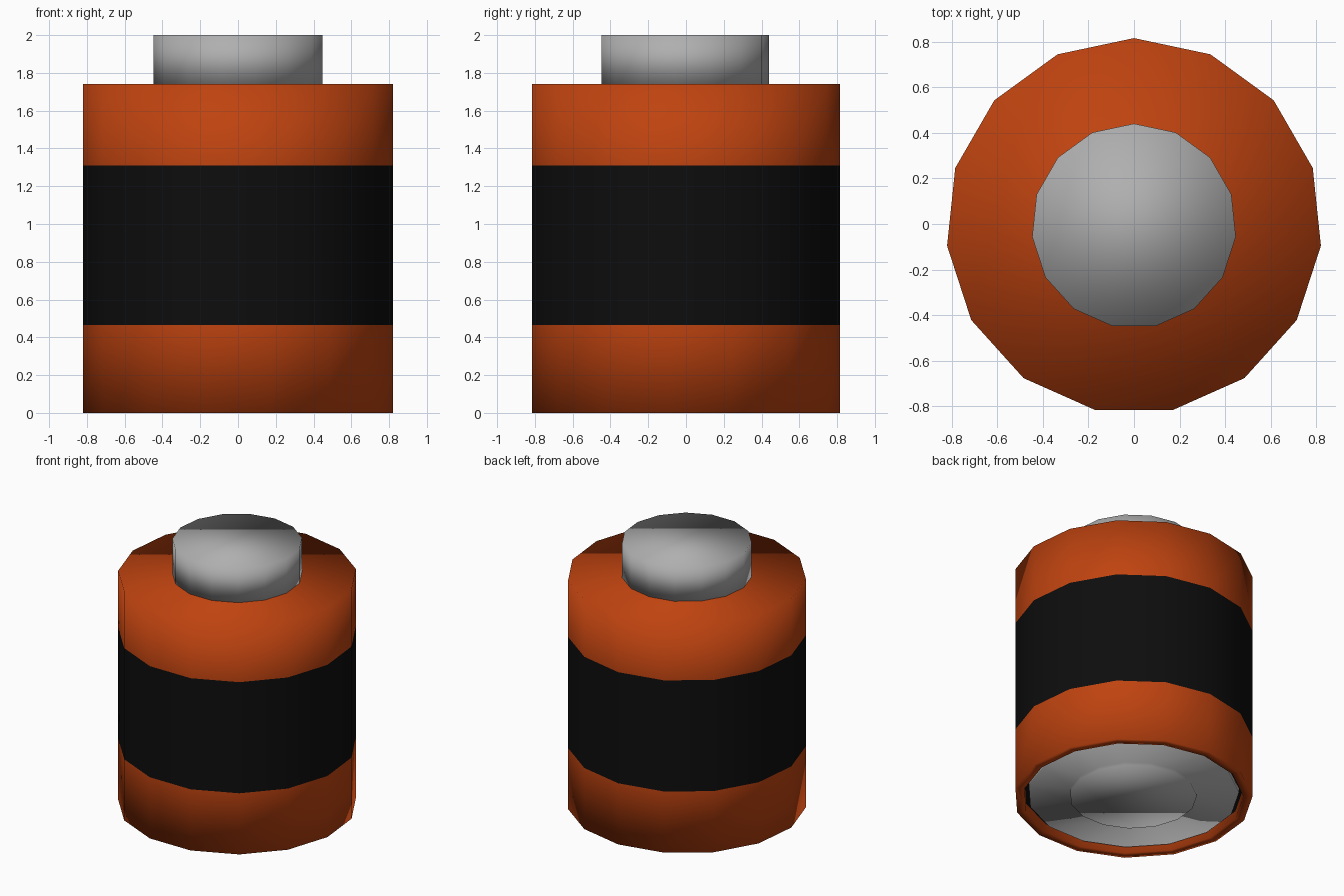
import bpy
import math

old = bpy.data.objects.get("Cube")
if old:
    bpy.data.objects.remove(old, do_unlink=True)

SIDES = 15
CENTRE_Y = -0.009


def make_material(name, rgb):
    mat = bpy.data.materials.new(name)
    mat.use_nodes = True
    colour = (*rgb, 1.0)
    mat.diffuse_color = colour
    shader = next(n for n in mat.node_tree.nodes if n.type == "BSDF_PRINCIPLED")
    shader.inputs["Base Color"].default_value = colour
    return mat


orange = make_material("burnt orange", (0.52, 0.056, 0.005))
black = make_material("black", (0.004, 0.004, 0.004))
grey = make_material("metal grey", (0.43, 0.43, 0.43))


def lathe(name, profile, materials):
    """Turn a (radius, height) profile into a closed, smooth 15-sided solid."""
    verts, faces = [], []
    for radius, z in profile:
        for i in range(SIDES):
            a = math.pi / 2 + math.tau * i / SIDES
            verts.append((radius * math.cos(a), radius * math.sin(a) + CENTRE_Y, z))
    for ring in range(len(profile) - 1):
        low, high = ring * SIDES, (ring + 1) * SIDES
        for i in range(SIDES):
            j = (i + 1) % SIDES
            faces.append((low + i, low + j, high + j, high + i))
    faces.append(tuple(reversed(range(SIDES))))
    faces.append(tuple(range(len(verts) - SIDES, len(verts))))
    mesh = bpy.data.meshes.new(name)
    mesh.from_pydata(verts, [], faces)
    for mat in materials:
        mesh.materials.append(mat)
    mesh.shade_smooth()
    obj = bpy.data.objects.new(name, mesh)
    bpy.context.collection.objects.link(obj)
    return obj


# Casing with a recessed underside and a black middle band
R = 0.824
casing = lathe("casing",
               [(0.76, 0.06), (0.76, 0), (R, 0), (R, 0.465), (R, 1.31), (R, 1.74)],
               [orange, black])
for face in casing.data.polygons:
    in_band = 0.465 < face.center.z < 1.31
    in_recess = face.normal.z < -0.9 and face.center.z > 0.03
    face.material_index = 1 if in_band or in_recess else 0

# Top terminal
lathe("top_terminal", [(0.449, 1.735), (0.449, 2.0)], [grey])

# Bottom terminal: a plate with a raised centre
lathe("bottom_terminal",
      [(0.44, 0.012), (0.44, 0.035), (0.73, 0.03), (0.73, 0.065)], [grey])
